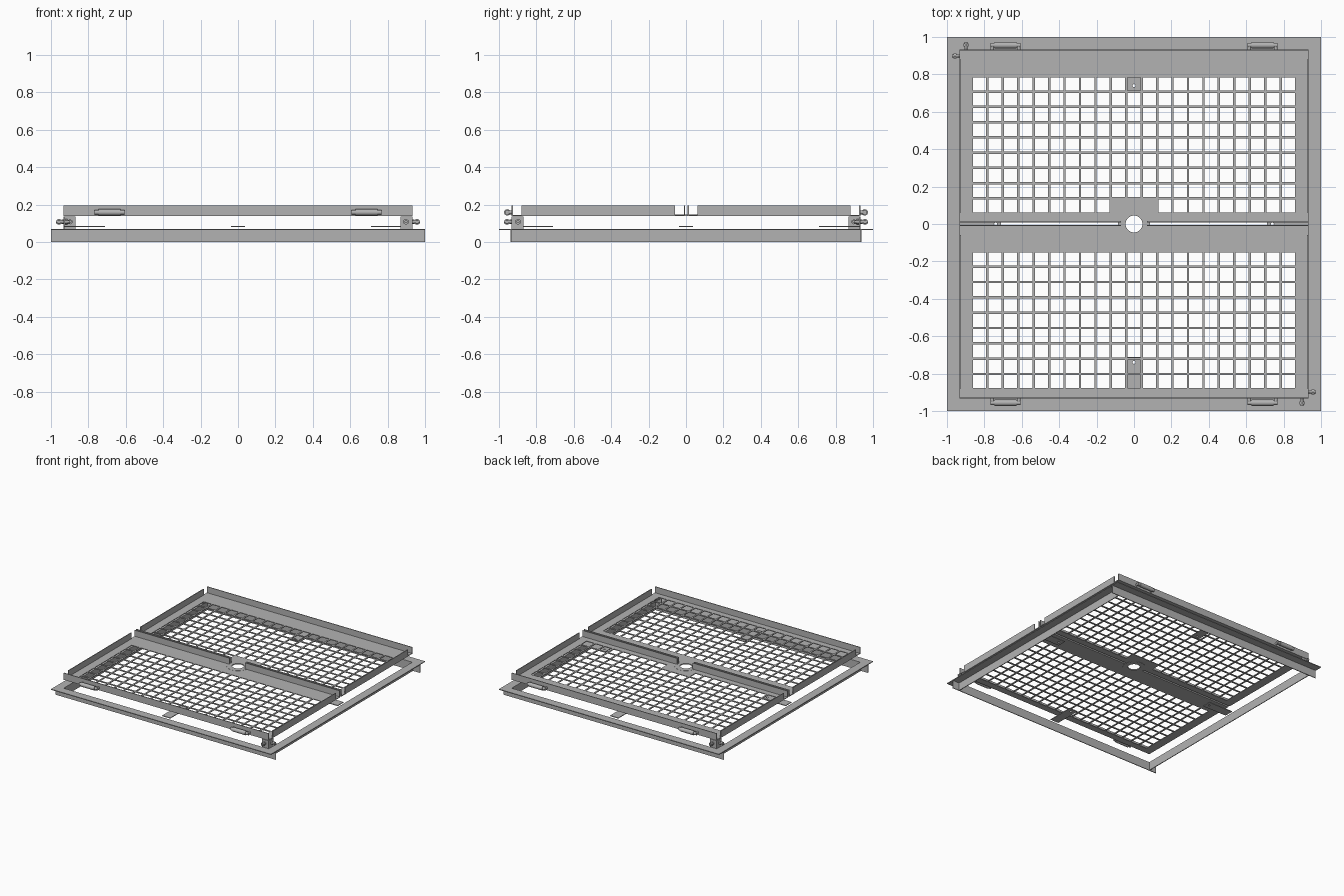
import bpy, bmesh, math
from mathutils import Matrix, Vector

if "Cube" in bpy.data.objects:
    bpy.data.objects.remove(bpy.data.objects["Cube"], do_unlink=True)


def make_material(name, value):
    m = bpy.data.materials.new(name)
    m.use_nodes = True
    col = (value, value, value, 1)
    m.diffuse_color = col
    m.node_tree.nodes["Principled BSDF"].inputs["Base Color"].default_value = col
    return m


steel = make_material("grey steel", 0.45)


def finish(name, bm):
    bmesh.ops.recalc_face_normals(bm, faces=bm.faces)
    me = bpy.data.meshes.new(name)
    bm.to_mesh(me)
    bm.free()
    me.materials.append(steel)
    ob = bpy.data.objects.new(name, me)
    bpy.context.scene.collection.objects.link(ob)
    return ob


def add_box(bm, x0, x1, y0, y1, z0, z1):
    size = Matrix.Diagonal((x1 - x0, y1 - y0, z1 - z0, 1))
    mid = Matrix.Translation(((x0 + x1) / 2, (y0 + y1) / 2, (z0 + z1) / 2))
    bmesh.ops.create_cube(bm, size=1, matrix=mid @ size)


def add_rod(bm, start, end, radius, sides=16):
    a, b = Vector(start), Vector(end)
    rot = (b - a).to_track_quat("Z", "Y").to_matrix().to_4x4()
    bmesh.ops.create_cone(bm, cap_ends=True, segments=sides, radius1=radius, radius2=radius,
                          depth=(b - a).length, matrix=Matrix.Translation((a + b) / 2) @ rot)


def cut(ob, cutter):
    mod = ob.modifiers.new("hole", "BOOLEAN")
    mod.object = cutter
    mod.operation = "DIFFERENCE"
    mod.solver = "EXACT"


def make_cutter(name, x, y, radius):
    bm = bmesh.new()
    add_rod(bm, (x, y, 0.03), (x, y, 0.3), radius, 32)
    ob = finish(name, bm)
    ob.hide_render = True
    ob.hide_set(True)
    return ob


def smooth(ob):
    bpy.ops.object.select_all(action="DESELECT")
    ob.select_set(True)
    bpy.context.view_layer.objects.active = ob
    bpy.ops.object.shade_smooth_by_angle(angle=math.radians(35))


T = 0.006        # sheet thickness
E = 0.932        # half width of the inner opening
TOP = 0.07       # top of the base frame

# Base frame: four angle bars with outward flanges
bm = bmesh.new()
for s in (-1, 1):
    ys = sorted((s * E, s * 1.0))
    add_box(bm, -1, 1, ys[0], ys[1], TOP - T, TOP)
    add_box(bm, ys[0], ys[1], -E, E, TOP - T, TOP)
    leg = sorted((s * E, s * (E + T)))
    add_box(bm, -1, 1, leg[0], leg[1], 0, TOP - T)
    add_box(bm, leg[0], leg[1], -E, E, 0, TOP - T)
finish("base_frame", bm)

# Support tabs, one in the middle of each side
for i, side in enumerate(("right", "back", "left", "front")):
    bm = bmesh.new()
    add_box(bm, 0.71, E, -0.037, 0.037, 0.079, 0.085)
    bmesh.ops.rotate(bm, verts=bm.verts, matrix=Matrix.Rotation(i * math.pi / 2, 3, "Z"))
    tab = finish("support_tab_" + side, bm)
    a = i * math.pi / 2
    cut(tab, make_cutter("tab_cutter_" + side, 0.74 * math.cos(a), 0.74 * math.sin(a), 0.008))

# Perforated trays
PLATE = 0.139
WALL = 0.195
COLS, ROWS = 21, 9
BAR = 0.0125
hole_cutter = make_cutter("centre_cutter", 0, 0, 0.045)


def hole_edges(lo, hi, count):
    pitch = (hi - lo + BAR) / count
    return [v for k in range(count) for v in (lo + k * pitch, lo + (k + 1) * pitch - BAR)]


def tray(name, y0, y1, grid0, grid1, solid):
    xs = [-E] + hole_edges(-0.86, 0.86, COLS) + [E]
    ys = [y0] + hole_edges(grid0, grid1, ROWS) + [y1]
    bm = bmesh.new()
    vs = [[bm.verts.new((x, y, PLATE + T)) for y in ys] for x in xs]
    for i in range(len(xs) - 1):
        for j in range(len(ys) - 1):
            if i % 2 and j % 2 and (i // 2, j // 2) not in solid:
                continue
            bm.faces.new((vs[i][j], vs[i + 1][j], vs[i + 1][j + 1], vs[i][j + 1]))
    plate = finish(name + "_plate", bm)
    sol = plate.modifiers.new("thickness", "SOLIDIFY")
    sol.thickness = T
    sol.offset = -1
    cut(plate, hole_cutter)

    # Upturned rims with open corners and a gap at the centre hole
    bm = bmesh.new()
    outer, inner = (y1 - T, y0) if y1 > 0.5 else (y0, y1 - T)
    add_box(bm, -E, E, outer, outer + T, PLATE, WALL)
    for s in (-1, 1):
        x = sorted((s * 0.07, s * E))
        add_box(bm, x[0], x[1], inner, inner + T, PLATE, WALL)
        x = sorted((s * (E - T), s * E))
        add_box(bm, x[0], x[1], y0 + 0.053, y1 - 0.053, PLATE, WALL)
    finish(name + "_rim", bm)


tray("back_tray", 0.009, E, 0.062, 0.783, {(c, 0) for c in (9, 10, 11)})
tray("front_tray", -E, -0.005, -0.878, -0.152, set())

# Flat ring around the centre hole
bm = bmesh.new()
add_rod(bm, (0, 0, PLATE - 0.001), (0, 0, PLATE + T + 0.001), 0.085, 48)
ring = finish("centre_ring", bm)
cut(ring, hole_cutter)

# Handles on the front and back rims
for sx, lr in ((-1, "right"), (1, "left")):
    for sy, fb in ((-1, "front"), (1, "back")):
        x, y, z = sx * 0.687, sy * 0.956, 0.158
        bm = bmesh.new()
        add_rod(bm, (x - 0.058, y, z), (x + 0.058, y, z), 0.017)
        add_rod(bm, (x - 0.08, y, z), (x + 0.08, y, z), 0.012)
        for s in (-1, 1):
            add_rod(bm, (x + s * 0.071, sy * E, z), (x + s * 0.071, y, z), 0.01)
        smooth(finish("handle_" + fb + "_" + lr, bm))

# Corner brackets with bolts on two opposite corners
for i, corner in enumerate(("front_left", "back_right")):
    turn = Matrix.Rotation(i * math.pi, 3, "Z")
    bm = bmesh.new()
    add_box(bm, 0.87, E, -E, -E + T, TOP, 0.136)
    add_box(bm, E - T, E, -E + T, -0.87, TOP, 0.136)
    bmesh.ops.rotate(bm, verts=bm.verts, matrix=turn)
    finish("corner_bracket_" + corner, bm)
    bm = bmesh.new()
    for axis in (0, 1):
        def point(d):
            return (d, -0.898, 0.108) if axis else (0.898, -d, 0.108)
        add_rod(bm, point(0.9), point(0.974), 0.008)
        add_rod(bm, point(0.934), point(0.944), 0.013, 6)
        add_rod(bm, point(0.95), point(0.965), 0.016, 6)
        add_rod(bm, point(0.912), point(0.926), 0.014, 6)
    bmesh.ops.rotate(bm, verts=bm.verts, matrix=turn)
    smooth(finish("bolts_" + corner, bm))
